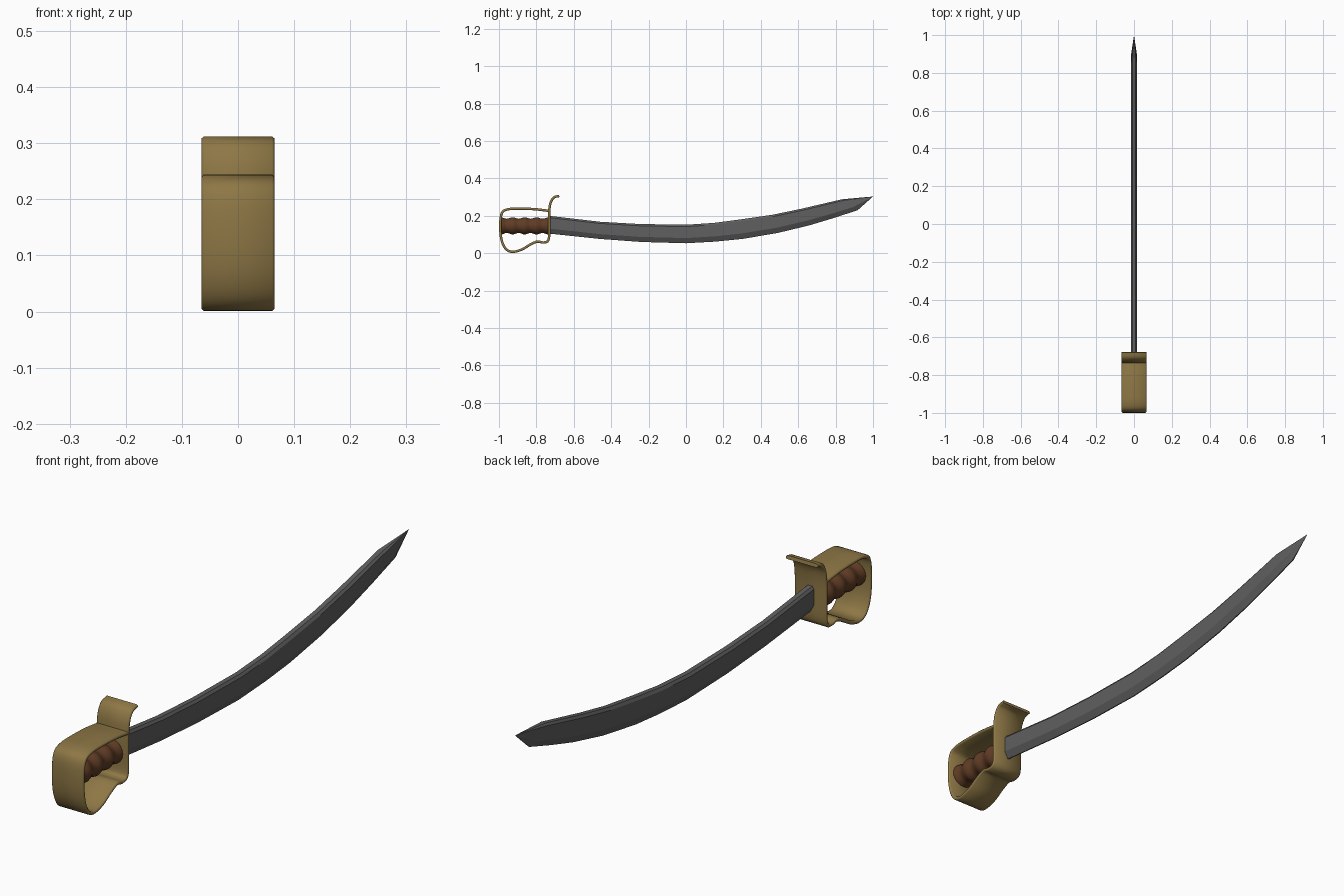
import bpy, bmesh, math
from mathutils import Vector

if "Cube" in bpy.data.objects:
    bpy.data.objects.remove(bpy.data.objects["Cube"])


def material(name, rgb):
    m = bpy.data.materials.new(name)
    m.diffuse_color = (*rgb, 1)
    m.use_nodes = True
    m.node_tree.nodes["Principled BSDF"].inputs["Base Color"].default_value = m.diffuse_color
    return m


brass = material("aged brass", (0.27, 0.185, 0.06))
steel = material("dark steel", (0.115, 0.115, 0.115))
leather = material("brown leather", (0.115, 0.045, 0.018))


def loft(name, rings, mat, smooth_angle, tip=None):
    """Skin a list of equal-length point rings, capped at the ends or closed to a tip."""
    bm = bmesh.new()
    vs = [[bm.verts.new(p) for p in r] for r in rings]
    n = len(vs[0])
    for a, b in zip(vs, vs[1:]):
        for i in range(n):
            j = (i + 1) % n
            bm.faces.new((a[i], a[j], b[j], b[i]))
    bm.faces.new(vs[0])
    if tip:
        t = bm.verts.new(tip)
        for i in range(n):
            bm.faces.new((vs[-1][i], vs[-1][(i + 1) % n], t))
    else:
        bm.faces.new(vs[-1])
    bmesh.ops.recalc_face_normals(bm, faces=bm.faces)
    me = bpy.data.meshes.new(name)
    bm.to_mesh(me)
    bm.free()
    me.materials.append(mat)
    ob = bpy.data.objects.new(name, me)
    bpy.context.collection.objects.link(ob)
    bpy.ops.object.select_all(action='DESELECT')
    ob.select_set(True)
    bpy.context.view_layer.objects.active = ob
    bpy.ops.object.shade_smooth_by_angle(angle=math.radians(smooth_angle))
    return ob


def spline(pts, steps=5):
    """Catmull-Rom curve through 2D points."""
    p = [Vector(q) for q in pts]
    p = [2 * p[0] - p[1]] + p + [2 * p[-1] - p[-2]]
    out = []
    for a, b, c, d in zip(p, p[1:], p[2:], p[3:]):
        for k in range(steps):
            t = k / steps
            out.append(0.5 * (2 * b + (c - a) * t + (2 * a - 5 * b + 4 * c - d) * t * t
                              + (3 * b - a - 3 * c + d) * t ** 3))
    return out + [p[-2]]


# Hand guard: one wide bent strip, curl at top, around the hand, back to the plate
path = [(-.678, .306), (-.706, .298), (-.724, .27), (-.731, .225), (-.732, .16),
        (-.732, .09), (-.741, .063), (-.765, .057), (-.795, .062), (-.833, .046),
        (-.88, .019), (-.93, .0075), (-.965, .025), (-.987, .075), (-.993, .15),
        (-.984, .215), (-.95, .235), (-.886, .238), (-.806, .235), (-.731, .226)]
W, T, C = 0.065, 0.0065, 0.004
section = [(-W, -T + C), (-W + C, -T), (W - C, -T), (W, -T + C),
           (W, T - C), (W - C, T), (-W + C, T), (-W, T - C)]
pts = spline(path)
rings = []
for i, p in enumerate(pts):
    d = (pts[min(i + 1, len(pts) - 1)] - pts[max(i - 1, 0)]).normalized()
    rings.append([(x, p.x - d.y * o, p.y + d.x * o) for x, o in section])
loft("hand_guard", rings, brass, 50)

# Grip: ribbed round handle
rings = []
for k in range(41):
    t = k / 40
    r = 0.042 + 0.004 * math.cos(t * 4 * math.tau)
    rings.append([(r * math.cos(a), -0.99 + 0.255 * t, 0.146 + r * math.sin(a))
                  for a in (math.tau * i / 24 for i in range(24))])
loft("grip", rings, leather, 60)

# Blade: stations of spine (y, z) and cutting edge (y, z), swept upward to a point
stations = [(-.735, .2, -.735, .105), (-.459, .168, -.459, .076), (-.25, .156, -.24, .06),
            (0, .152, 0, .053), (.15, .162, .16, .062), (.288, .18, .3, .076),
            (.46, .205, .49, .108), (.61, .236, .66, .149), (.73, .264, .79, .188),
            (.833, .288, .918, .23)]
rings = []
for sy, sz, ey, ez in stations:
    s, e = Vector((sy, sz)), Vector((ey, ez))
    prof = []
    for f, x in ((0, .009), (.1, .016), (.72, .016), (1, .002)):
        q = s.lerp(e, f)
        prof.append((x, q.x, q.y))
    rings.append(prof + [(-x, y, z) for x, y, z in reversed(prof)])
loft("blade", rings, steel, 20, tip=(0, 1.0, .303))
